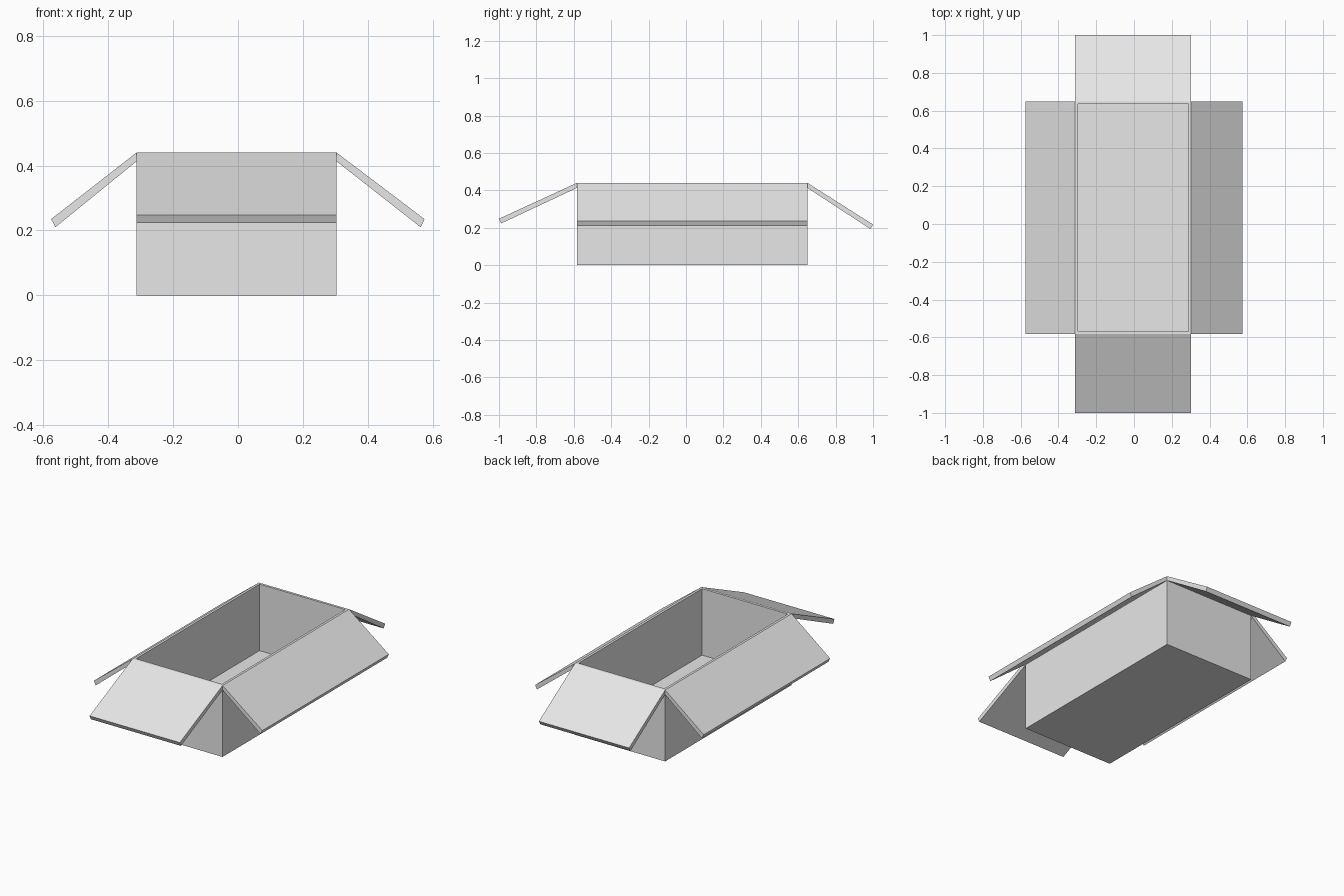
import bpy
import bmesh
from mathutils import Vector

if "Cube" in bpy.data.objects:
    bpy.data.objects.remove(bpy.data.objects["Cube"], do_unlink=True)

# Plain cardboard material
card = bpy.data.materials.new("light_grey_card")
card.use_nodes = True
colour = (0.8, 0.8, 0.8, 1)
card.diffuse_color = colour
card.node_tree.nodes["Principled BSDF"].inputs["Base Color"].default_value = colour

LEFT, RIGHT, FRONT, BACK, TOP = 0.303, -0.312, -0.583, 0.649, 0.44
WALL, FLOOR, HINGE = 0.015, 0.03, 0.413


def finish(name, bm):
    bmesh.ops.recalc_face_normals(bm, faces=bm.faces)
    mesh = bpy.data.meshes.new(name)
    bm.to_mesh(mesh)
    bm.free()
    mesh.materials.append(card)
    obj = bpy.data.objects.new(name, mesh)
    bpy.context.collection.objects.link(obj)


def prism(bm, points, offset):
    """Extrude a flat outline along an offset into a closed solid."""
    base = bm.faces.new([bm.verts.new(p) for p in points])
    result = bmesh.ops.extrude_face_region(bm, geom=[base], use_keep_orig=True)
    verts = [g for g in result["geom"] if isinstance(g, bmesh.types.BMVert)]
    bmesh.ops.translate(bm, verts=verts, vec=offset)
    bmesh.ops.recalc_face_normals(bm, faces=bm.faces)


# Open box: solid block with its top inset and pushed down to the floor
bm = bmesh.new()
prism(bm, [(RIGHT, FRONT, 0), (LEFT, FRONT, 0), (LEFT, BACK, 0), (RIGHT, BACK, 0)],
      Vector((0, 0, TOP)))
top = max(bm.faces, key=lambda f: f.calc_center_median().z)
bmesh.ops.inset_region(bm, faces=[top], thickness=WALL, use_even_offset=True)
pushed = bmesh.ops.extrude_face_region(bm, geom=[top])
bmesh.ops.translate(bm, vec=(0, 0, FLOOR - TOP),
                    verts=[g for g in pushed["geom"] if isinstance(g, bmesh.types.BMVert)])
if top.is_valid:
    bmesh.ops.delete(bm, geom=[top], context="FACES_ONLY")
finish("open_box", bm)


# Flaps: sloping cross-sections hinged on each rim edge
def flap(name, axis, hinge, tip, under_tip):
    section = [(hinge, TOP), tip, under_tip, (hinge, HINGE)]
    if axis == "x":
        points = [(u, FRONT, z) for u, z in section]
        run = Vector((0, BACK - FRONT, 0))
    else:
        points = [(RIGHT, u, z) for u, z in section]
        run = Vector((LEFT - RIGHT, 0, 0))
    bm = bmesh.new()
    prism(bm, points, run)
    finish(name, bm)


flap("left_flap", "x", LEFT, (0.574, 0.235), (0.562, 0.21))
flap("right_flap", "x", RIGHT, (-0.575, 0.235), (-0.562, 0.21))
flap("front_flap", "y", FRONT, (-1.0, 0.248), (-0.988, 0.223))
flap("back_flap", "y", BACK, (1.0, 0.217), (0.986, 0.193))
